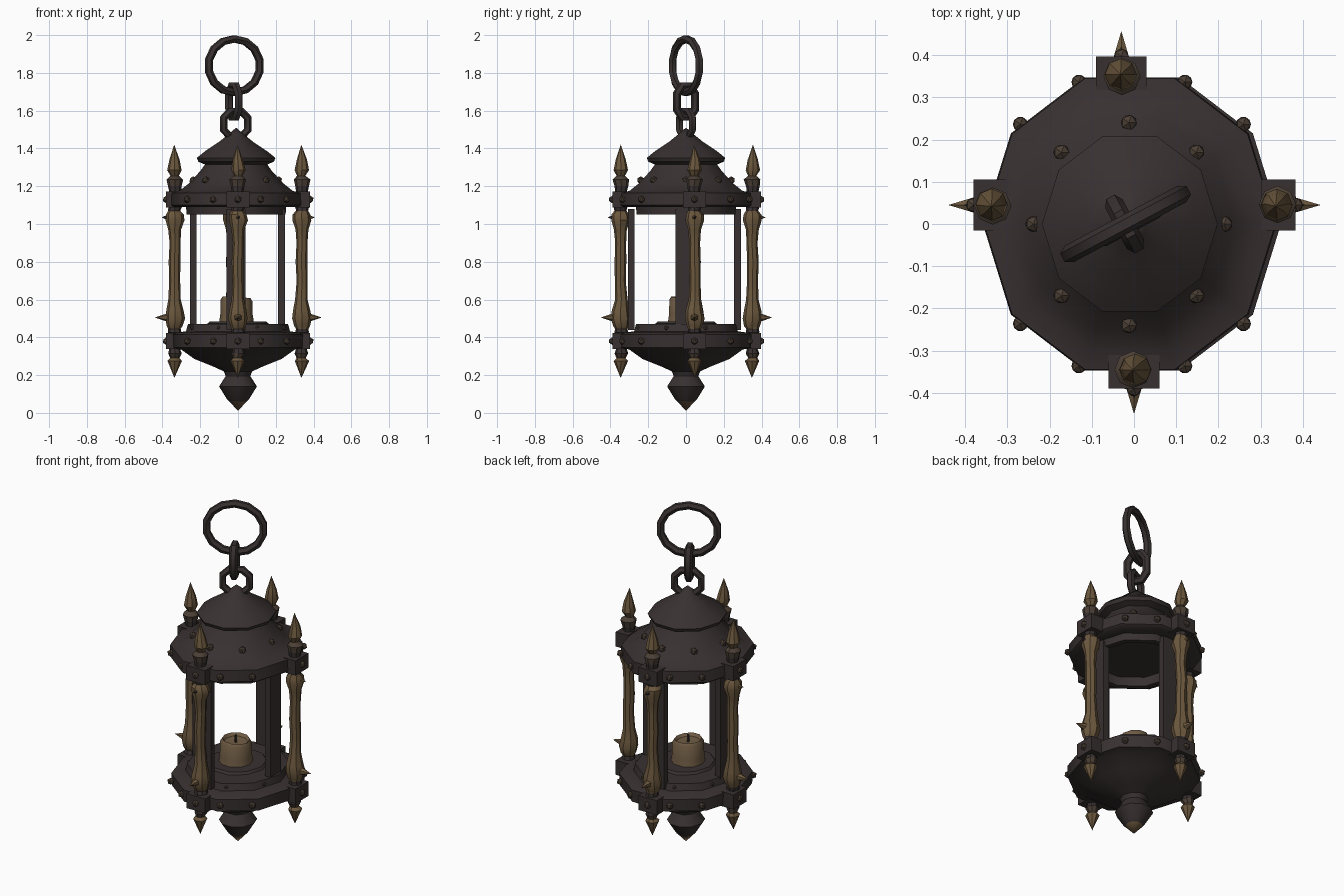
import bpy, bmesh, math, random
from mathutils import Vector, Matrix

if "Cube" in bpy.data.objects:
    bpy.data.objects.remove(bpy.data.objects["Cube"])

random.seed(4)


def material(name, rgb):
    m = bpy.data.materials.new(name)
    m.diffuse_color = (*rgb, 1)
    m.use_nodes = True
    m.node_tree.nodes["Principled BSDF"].inputs["Base Color"].default_value = m.diffuse_color
    return m


IRON = material("dark iron", (0.040, 0.030, 0.030))
BONE = material("aged bone", (0.150, 0.098, 0.048))
TARNISH = material("tarnished studs", (0.070, 0.050, 0.036))
WAX = material("candle wax", (0.165, 0.110, 0.060))
MATS = [IRON, BONE, TARNISH, WAX]


def finish(name, bm, smooth=None):
    bmesh.ops.remove_doubles(bm, verts=bm.verts, dist=0.0005)
    bmesh.ops.recalc_face_normals(bm, faces=bm.faces)
    me = bpy.data.meshes.new(name)
    bm.to_mesh(me)
    bm.free()
    for m in MATS:
        me.materials.append(m)
    ob = bpy.data.objects.new(name, me)
    bpy.context.collection.objects.link(ob)
    if smooth:
        bpy.ops.object.select_all(action='DESELECT')
        ob.select_set(True)
        bpy.context.view_layer.objects.active = ob
        bpy.ops.object.shade_smooth_by_angle(angle=math.radians(smooth))
    return ob


def lathe(bm, profile, segs, centre=(0, 0), ys=1.0, wobble=0.0, mat=0):
    """Spin (radius, z[, material above this point]) around a vertical axis."""
    rings = []
    for p in profile:
        dx, dy = (random.uniform(-wobble, wobble) for _ in range(2))
        rings.append([bm.verts.new((centre[0] + dx + p[0] * math.cos(a),
                                    centre[1] + dy + p[0] * math.sin(a) * ys, p[1]))
                      for a in (math.tau * i / segs for i in range(segs))])
    for k in range(len(rings) - 1):
        m = profile[k][2] if len(profile[k]) > 2 else mat
        for i in range(segs):
            j = (i + 1) % segs
            f = bm.faces.new((rings[k][i], rings[k][j], rings[k + 1][j], rings[k + 1][i]))
            f.material_index = m


def box(bm, centre, size, angle=0):
    mtx = (Matrix.Translation(centre) @ Matrix.Rotation(angle, 4, 'Z')
           @ Matrix.Diagonal((*size, 1)))
    bmesh.ops.create_cube(bm, size=1, matrix=mtx)


def stud(bm, pos, r):
    n = len(bm.faces)
    bmesh.ops.create_icosphere(bm, subdivisions=1, radius=r, matrix=Matrix.Translation(pos))
    bm.faces.ensure_lookup_table()
    for f in bm.faces[n:]:
        f.material_index = 2


def link(name, centre, half_w, half_h, tube, angle, count, sides, power=1.0):
    """Closed ring or chain link standing upright, turned about z."""
    bm = bmesh.new()
    d = Vector((math.cos(angle), math.sin(angle), 0))
    n = Vector((-d.y, d.x, 0))
    rings = []
    for i in range(count):
        t = math.tau * (i + 0.5) / count
        c, s = math.cos(t), math.sin(t)
        out = d * c + Vector((0, 0, s))
        sc = lambda v: math.copysign(abs(v) ** power, v)
        mid = Vector(centre) + d * sc(c) * half_w + Vector((0, 0, sc(s) * half_h))
        rings.append([bm.verts.new(mid + tube * (out * math.cos(u) + n * math.sin(u)))
                      for u in (math.tau * (k + 0.5) / sides for k in range(sides))])
    for i in range(count):
        a, b = rings[i], rings[(i + 1) % count]
        for k in range(sides):
            m = (k + 1) % sides
            bm.faces.new((a[k], a[m], b[m], b[k]))
    finish(name, bm, 50)


# Base bowl with bottom spike
bm = bmesh.new()
lathe(bm, [(0, 0.01, 1), (0.045, 0.06), (0.06, 0.075), (0.10, 0.14), (0.065, 0.195),
           (0.075, 0.22), (0.13, 0.245), (0.23, 0.285), (0.30, 0.335), (0.345, 0.345),
           (0.348, 0.415), (0.325, 0.425), (0.275, 0.432), (0.265, 0.47),
           (0.16, 0.472), (0.15, 0.485), (0, 0.485)], 10, ys=1.05)
finish("base_bowl", bm, 40)

# Roof with recessed underside
bm = bmesh.new()
lathe(bm, [(0, 1.11), (0.225, 1.10), (0.232, 1.05), (0.262, 1.05), (0.265, 1.09),
           (0.335, 1.09), (0.348, 1.10), (0.345, 1.165), (0.30, 1.175), (0.25, 1.215),
           (0.19, 1.28), (0.165, 1.315), (0.20, 1.33), (0.208, 1.35), (0.165, 1.385),
           (0.09, 1.435), (0.04, 1.475), (0, 1.51)], 10, centre=(-0.01, 0), ys=1.05)
finish("roof", bm, 40)

# Flat inner posts
bm = bmesh.new()
for c, s in [((-0.237, -0.005), (0.036, 0.10)), ((0.23, -0.005), (0.036, 0.10)),
             ((-0.01, -0.29), (0.10, 0.036)), ((-0.01, 0.272), (0.10, 0.036))]:
    box(bm, (*c, 0.76), (*s, 0.64))
finish("inner_posts", bm)

# Bone columns with collars, finials, clamps and thorns
COLUMN = [(0, 0.185, 1), (0.038, 0.275, 1), (0.024, 0.29, 2), (0.036, 0.315, 0), (0.026, 0.345, 0),
          (0.026, 0.42, 0), (0.036, 0.425, 0), (0.033, 0.445, 1), (0.042, 0.46, 1),
          (0.052, 0.50, 1), (0.046, 0.54, 1), (0.033, 0.60, 1), (0.029, 0.70, 1),
          (0.031, 0.80, 1), (0.029, 0.90, 1), (0.034, 0.97, 1), (0.050, 1.02, 1),
          (0.047, 1.05, 1), (0.032, 1.07, 0), (0.036, 1.09, 0), (0.03, 1.165, 0),
          (0.036, 1.20, 2), (0.044, 1.235, 2), (0.022, 1.255, 1), (0.038, 1.285, 1),
          (0.027, 1.34, 1), (0, 1.42, 1)]
for name, (x, y), (ox, oy) in [("front", (0, -0.345), (0, -1)), ("right", (0.337, 0.045), (1, 0)),
                               ("back", (-0.03, 0.352), (0, 1)), ("left", (-0.335, 0.045), (-1, 0))]:
    bm = bmesh.new()
    lathe(bm, COLUMN, 8, (x, y), wobble=0.003)
    out = Vector((ox, oy, 0))
    for z, length, r in ((0.505, 0.105, 0.036), (1.035, 0.07, 0.03)):
        n = len(bm.faces)
        bmesh.ops.create_cone(
            bm, segments=6, radius1=r, radius2=0, depth=length, cap_ends=True,
            matrix=Matrix.Translation(Vector((x, y, z)) + out * length / 2)
            @ out.to_track_quat('Z', 'Y').to_matrix().to_4x4())
        bm.faces.ensure_lookup_table()
        for f in bm.faces[n:]:
            f.material_index = 1
    finish(name + "_column", bm, 35)
    bm = bmesh.new()
    angle = math.atan2(oy, ox)
    for z in (0.38, 1.13):
        box(bm, (x + ox * 0.005, y + oy * 0.005, z), (0.08, 0.12, 0.085), angle)
        stud(bm, (x + ox * 0.045, y + oy * 0.045, z), 0.02)
    finish(name + "_clamps", bm)

# Studs on rims, roof slope and base step
bm = bmesh.new()
for q in (41, 69, 111, 139, 221, 249, 291, 319):
    a = math.radians(q)
    for z in (0.38, 1.13):
        stud(bm, (0.35 * math.cos(a) - 0.005, 0.36 * math.sin(a), z), 0.02)
for i in range(8):
    a = math.tau * i / 8
    stud(bm, (0.226 * math.cos(a) - 0.012, 0.24 * math.sin(a), 1.232), 0.021)
    a += math.tau / 16
    stud(bm, (0.262 * math.cos(a), 0.272 * math.sin(a), 0.45), 0.012)
finish("rim_studs", bm)

# Candle with dished top and wick
bm = bmesh.new()
lathe(bm, [(0, 0.48), (0.092, 0.48), (0.086, 0.52), (0.084, 0.60), (0.074, 0.615),
           (0.062, 0.598), (0, 0.592)], 10, (-0.008, -0.008), mat=3)
for v in bm.verts:
    if v.co.z > 0.55:
        v.co.z -= 0.12 * max(0, v.co.x)
finish("candle", bm, 40)
bm = bmesh.new()
lathe(bm, [(0.008, 0.58), (0.006, 0.635), (0, 0.638)], 5, (-0.008, -0.008))
finish("wick", bm)

# Hanging chain and ring
A = math.radians(28)
link("lower_link", (-0.012, 0, 1.53), 0.077, 0.072, 0.021, A, 8, 6, 0.85)
link("upper_link", (-0.022, 0, 1.648), 0.058, 0.088, 0.023, A + math.pi / 2, 8, 6, 0.85)
link("hanging_ring", (-0.02, 0, 1.838), 0.155, 0.142, 0.022, A, 14, 6)
